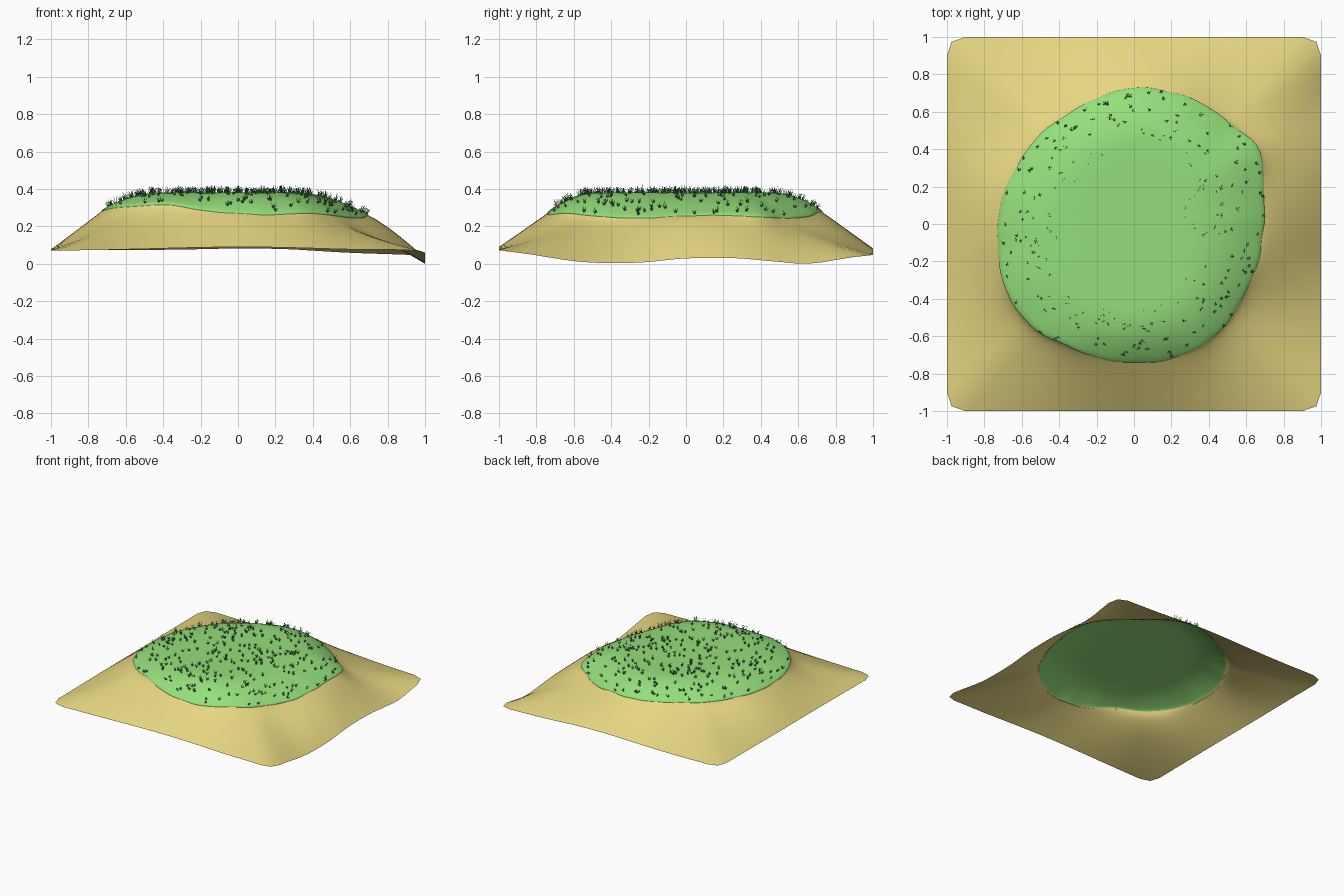
import bpy, math, random
from mathutils import Vector

if "Cube" in bpy.data.objects:
    bpy.data.objects.remove(bpy.data.objects["Cube"])

random.seed(11)
N = 120
TOP = 0.388
# one value every 15 degrees, counter-clockwise from +x
RIM_R = [.69, .712, .772, .742, .735, .728, .722, .70, .68, .69, .69, .708,
         .722, .742, .77, .77, .742, .735, .738, .742, .742, .717, .692, .688]
RIM_Z = [.265, .27, .265, .258, .265, .285, .29, .29, .295, .295, .295, .295,
         .293, .297, .312, .322, .33, .30, .28, .275, .285, .272, .26, .257]
EDGE_Z = [.035, .036, .016, .05, .066, .084, .088, .083, .08, .085, .085, .082,
          .082, .082, .08, .077, .084, .092, .096, .093, .084, .075, .018, .012]
FLAT = [.36, .36, .42, .52, .57, .6, .6, .6, .58, .56, .54, .54,
        .54, .54, .56, .58, .6, .62, .62, .6, .56, .5, .42, .36]


def ring(tab, a):
    """Smooth periodic lookup."""
    f = (a / math.tau * 24) % 24
    i, t = int(f), f % 1
    p = [tab[(i + k) % 24] for k in (-1, 0, 1, 2)]
    return p[1] + .5 * t * (p[2] - p[0] + t * (2*p[0] - 5*p[1] + 4*p[2] - p[3]
                            + t * (3*(p[1] - p[2]) + p[3] - p[0])))


def cap(a, t):
    r0, z0, flat = ring(RIM_R, a), ring(RIM_Z, a), ring(FLAT, a)
    r0 += .002 * math.sin(13 * a) + .002 * math.sin(22 * a + 1)
    s = min(1, (1 - t) / (1 - flat))
    z = z0 + .003 + (TOP - z0 - .003) * (1 - (1 - s) ** 2.15)
    return Vector((r0 * t * math.cos(a), r0 * t * math.sin(a), z))


def slope(a, u):
    c, s = math.cos(a), math.sin(a)
    r0, z0 = ring(RIM_R, a) - .004, ring(RIM_Z, a)
    r1 = min(1 / max(abs(c), abs(s)), 1.95 / (abs(c) + abs(s)))
    corner = math.sin(2 * a) ** 2
    power = 1 + .25 * max(0, c) * (1 - corner) - .4 * corner
    r = r0 + (r1 - r0) * u
    z = z0 + (ring(EDGE_Z, a) - z0) * u ** power
    # the right side sinks a little deeper towards the back corner
    z -= .016 * max(0, 1 - abs(a - .6) / .14) * u ** 3
    return Vector((r * c, r * s, z))


def build(name, verts, faces, color, smooth=True):
    me = bpy.data.meshes.new(name)
    me.from_pydata(verts, [], faces)
    mat = bpy.data.materials.new(name + "_color")
    mat.diffuse_color = (*color, 1)
    mat.use_nodes = True
    mat.node_tree.nodes["Principled BSDF"].inputs["Base Color"].default_value = mat.diffuse_color
    me.materials.append(mat)
    for p in me.polygons:
        p.use_smooth = smooth
    ob = bpy.data.objects.new(name, me)
    bpy.context.collection.objects.link(ob)
    return ob


def quads(rows, start=0):
    return [(start + k*N + i, start + (k+1)*N + i,
             start + (k+1)*N + (i+1) % N, start + k*N + (i+1) % N)
            for k in range(rows - 1) for i in range(N)]


angles = [math.tau * i / N for i in range(N)]

# sandy slope with a square outline (denser rings near the plateau)
us = [(k / 18) ** 1.3 for k in range(19)]
sand = build("sand_slope", [slope(a, u) for u in us for a in angles],
             quads(len(us)), (.79, .67, .22))

# grassy plateau, with a small rounded lip hanging over the sand
ts = [.15, .3, .36, .42, .5, .56, .62, .68, .74, .8, .85, .9, .94, .97, 1]
verts = [Vector((0, 0, TOP))] + [cap(a, t) for t in ts for a in angles]
for out, drop in ((.005, .006), (.004, .012)):
    verts += [cap(a, 1) + Vector((out * math.cos(a), out * math.sin(a), -drop))
              for a in angles]
faces = [(0, 1 + i, 1 + (i + 1) % N) for i in range(N)] + quads(len(ts) + 2, 1)
build("grass_plateau", verts, faces, (.30, .74, .20))

# scattered tufts of pointed blades, standing along the ground normal
verts, faces = [], []
for _ in range(330):
    a, t = random.uniform(0, math.tau), math.sqrt(random.uniform(0, .99))
    base = cap(a, t)
    d = .004
    n = (cap(a, t) - cap(a, t - d)).cross(cap(a + d, t) - cap(a - d, t))
    n = (n.normalized() + Vector((0, 0, .3))).normalized()
    side = n.orthogonal().normalized()
    spin = random.uniform(0, math.tau)
    size = random.uniform(.8, 1.15)
    for j in range(6):
        ang = spin + (j % 2) * math.pi / 2
        w = side * math.cos(ang) + n.cross(side) * math.sin(ang)
        lean = (j // 2 - 1) * .009 + random.uniform(-.002, .002)
        h = (.038 - abs(lean) * .9) * size
        foot = base + w * lean * .4
        k = len(verts)
        verts += [foot - w * .002, foot + w * .002, foot + w * lean + n * h]
        faces.append((k, k + 1, k + 2))
build("grass_tufts", verts, faces, (.06, .19, .06), False)

# rest the lowest point on the ground
low = min(v.co.z for v in sand.data.vertices)
for ob in bpy.data.objects:
    ob.location.z -= low
